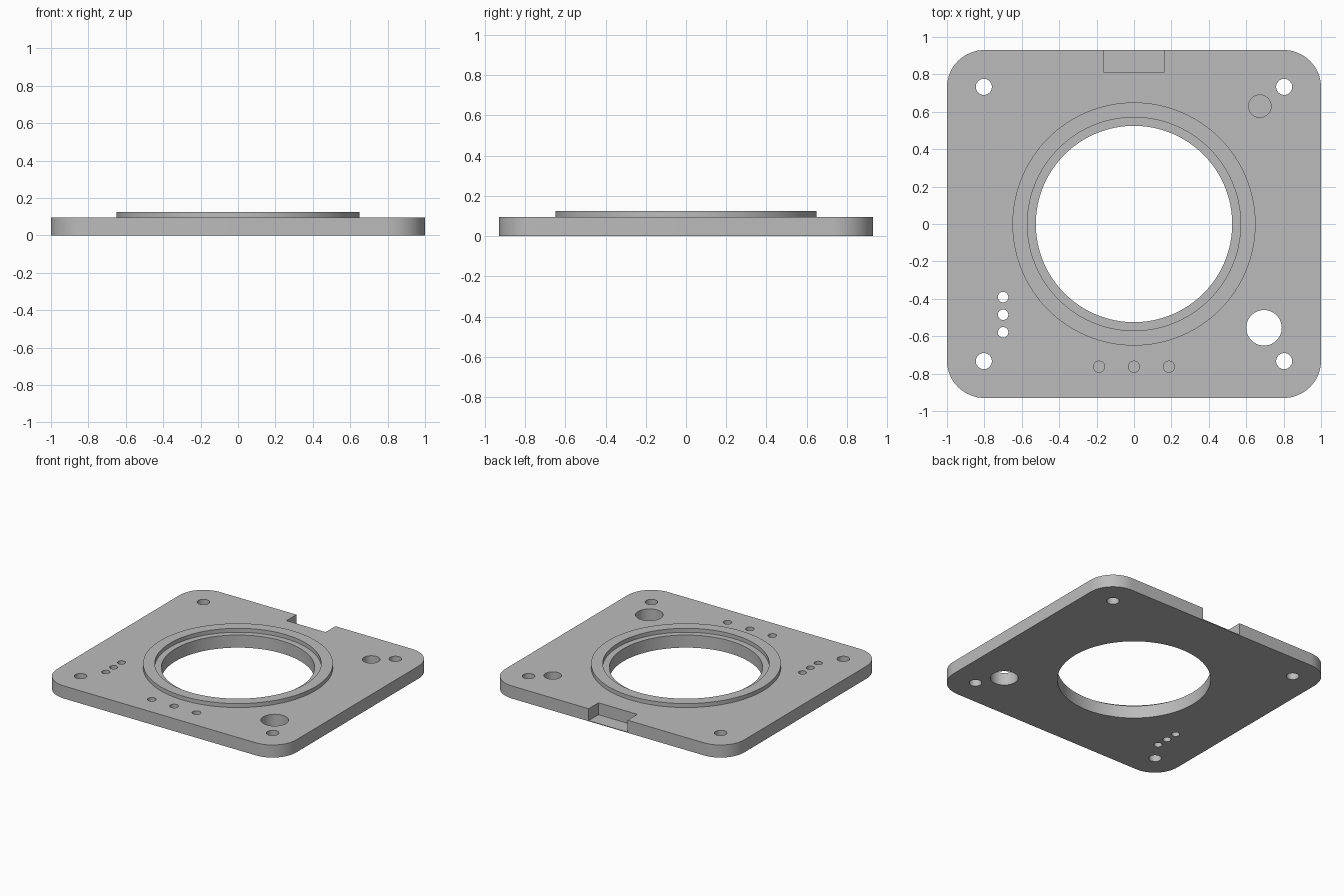
import bpy, bmesh
from math import cos, sin, pi, radians
from mathutils import Matrix

if "Cube" in bpy.data.objects:
    bpy.data.objects.remove(bpy.data.objects["Cube"])

HALF_X, HALF_Y, TOP = 1.0, 0.93, 0.095
FLOOR = 0.005          # thin skin left under blind pockets
RING_TOP = 0.125

grey = bpy.data.materials.new("plain grey")
grey.use_nodes = True
colour = (0.5, 0.5, 0.5, 1)
grey.diffuse_color = colour
grey.node_tree.nodes["Principled BSDF"].inputs["Base Color"].default_value = colour


def make_object(name, bm):
    bmesh.ops.recalc_face_normals(bm, faces=bm.faces)
    mesh = bpy.data.meshes.new(name)
    bm.to_mesh(mesh)
    bm.free()
    mesh.materials.append(grey)
    obj = bpy.data.objects.new(name, mesh)
    bpy.context.collection.objects.link(obj)
    return obj


def add_prism(bm, outline, z0, z1):
    base = bm.faces.new([bm.verts.new((x, y, z0)) for x, y in outline])
    new = bmesh.ops.extrude_face_region(bm, geom=[base], use_keep_orig=True)["geom"]
    bmesh.ops.translate(bm, vec=(0, 0, z1 - z0),
                        verts=[g for g in new if isinstance(g, bmesh.types.BMVert)])


def circle(x, y, r, n):
    return [(x + r * cos(2 * pi * i / n), y + r * sin(2 * pi * i / n)) for i in range(n)]


def rounded_rectangle(hx, hy, r, steps=16):
    pts = []
    for k, (sx, sy) in enumerate(((1, 1), (-1, 1), (-1, -1), (1, -1))):
        for i in range(steps + 1):
            a = pi / 2 * (k + i / steps)
            pts.append((sx * (hx - r) + r * cos(a), sy * (hy - r) + r * sin(a)))
    return pts


def shade(obj):
    bpy.ops.object.select_all(action="DESELECT")
    obj.select_set(True)
    bpy.context.view_layer.objects.active = obj
    bpy.ops.object.shade_smooth_by_angle(angle=radians(30))


# Base plate
bm = bmesh.new()
add_prism(bm, rounded_rectangle(HALF_X, HALF_Y, 0.2), 0, TOP)
plate = make_object("base_plate", bm)

# Cutters: through holes, blind holes and the rear notch
through = [(0, 0, 0.525), (0.695, -0.555, 0.095)]
through += [(sx * 0.803, sy * 0.733, 0.043) for sx in (-1, 1) for sy in (-1, 1)]
through += [(-0.7, -0.485 + i * 0.094, 0.028) for i in (-1, 0, 1)]
blind = [(0.673, 0.63, 0.06)]
blind += [(i * 0.187, -0.763, 0.03) for i in (-1, 0, 1)]

bm = bmesh.new()
for holes, bottom in ((through, -0.1), (blind, FLOOR)):
    for x, y, r in holes:
        add_prism(bm, circle(x, y, r, 128 if r > 0.2 else 40), bottom, 0.2)
add_prism(bm, [(-0.163, 0.813), (0.163, 0.813), (0.163, 1.1), (-0.163, 1.1)], FLOOR, 0.2)
cutter = make_object("hole_cutter", bm)
cutter.hide_render = True

cut = plate.modifiers.new("holes", "BOOLEAN")
cut.operation = "DIFFERENCE"
cut.solver = "EXACT"
cut.object = cutter
bpy.ops.object.select_all(action="DESELECT")
plate.select_set(True)
bpy.context.view_layer.objects.active = plate
bpy.ops.object.modifier_apply(modifier=cut.name)
bpy.data.objects.remove(cutter)
shade(plate)

# Raised collar around the central opening
bm = bmesh.new()
profile = [(0.57, TOP - 0.01), (0.65, TOP - 0.01), (0.65, RING_TOP), (0.57, RING_TOP)]
verts = [bm.verts.new((r, 0, z)) for r, z in profile]
edges = [bm.edges.new((verts[i], verts[(i + 1) % 4])) for i in range(4)]
bmesh.ops.spin(bm, geom=verts + edges, cent=(0, 0, 0), axis=(0, 0, 1),
               angle=2 * pi, steps=128, use_merge=True)
bmesh.ops.remove_doubles(bm, verts=bm.verts, dist=0.0001)
shade(make_object("raised_collar", bm))
